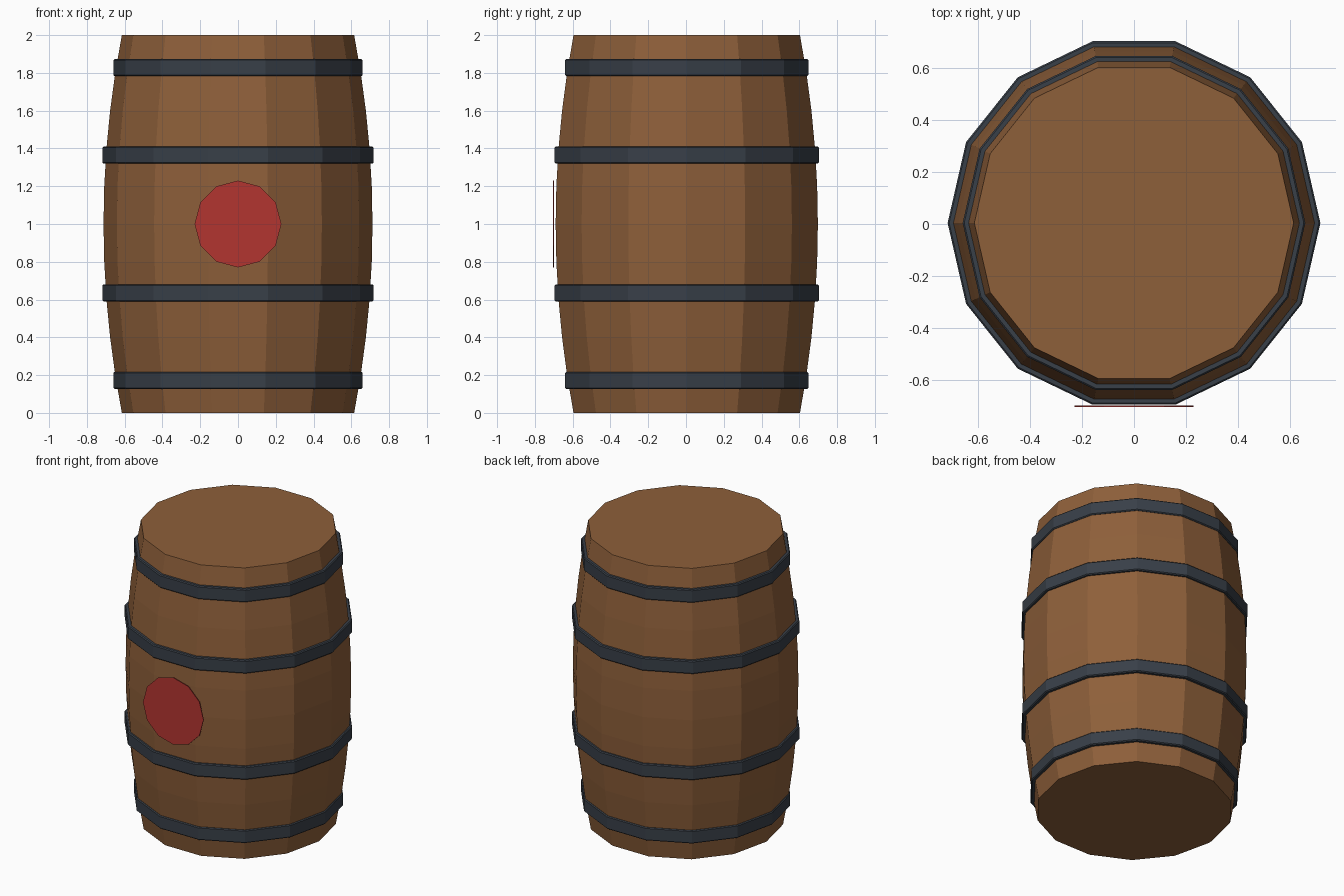
import bpy, bmesh, math

if "Cube" in bpy.data.objects:
    bpy.data.objects.remove(bpy.data.objects["Cube"])

SIDES = 14
CY = 0.004  # barrel axis offset, balancing the seal on the front


def material(name, rgb):
    m = bpy.data.materials.new(name)
    m.diffuse_color = (*rgb, 1)
    m.use_nodes = True
    m.node_tree.nodes["Principled BSDF"].inputs["Base Color"].default_value = m.diffuse_color
    return m


wood = material("wood", (0.27, 0.115, 0.042))
iron = material("iron", (0.04, 0.05, 0.065))
red = material("red_paint", (0.45, 0.035, 0.03))


def lathe(name, profile, mat, closed=False):
    """Spin an (r, z) profile round z; open profiles get end caps."""
    bm = bmesh.new()
    rings = []
    for r, z in profile:
        rings.append([bm.verts.new((r * math.cos(2 * math.pi * i / SIDES),
                                    r * math.sin(2 * math.pi * i / SIDES) + CY, z))
                      for i in range(SIDES)])
    pairs = list(zip(rings, rings[1:]))
    if closed:
        pairs.append((rings[-1], rings[0]))
    else:
        bm.faces.new(rings[0][::-1])
        bm.faces.new(rings[-1])
    for a, b in pairs:
        for i in range(SIDES):
            j = (i + 1) % SIDES
            bm.faces.new((a[i], a[j], b[j], b[i]))
    bmesh.ops.recalc_face_normals(bm, faces=bm.faces)
    me = bpy.data.meshes.new(name)
    bm.to_mesh(me)
    bm.free()
    me.materials.append(mat)
    ob = bpy.data.objects.new(name, me)
    bpy.context.collection.objects.link(ob)
    return ob


def bulge(z):
    return 0.615 + 0.097 * (1 - (z - 1) ** 2)


# Bulging body
lathe("barrel_body", [(bulge(k * 0.2), k * 0.2) for k in range(11)], wood)

# Iron hoops with a small chamfer
for i, (z, r) in enumerate([(0.172, 0.66), (0.635, 0.718), (1.365, 0.718), (1.828, 0.66)]):
    h, c, inner = 0.045, 0.006, r - 0.045
    lathe(f"hoop_{i + 1}", [(inner, z - h), (r - c, z - h), (r, z - h + c),
                            (r, z + h - c), (r - c, z + h), (inner, z + h)], iron, True)

# Thin round seal on the front
bpy.ops.mesh.primitive_cylinder_add(vertices=12, radius=0.23, depth=0.005,
                                    location=(0, -0.7015, 1), rotation=(math.pi / 2, 0, 0))
seal = bpy.context.object
seal.name = "front_seal"
seal.data.materials.append(red)
